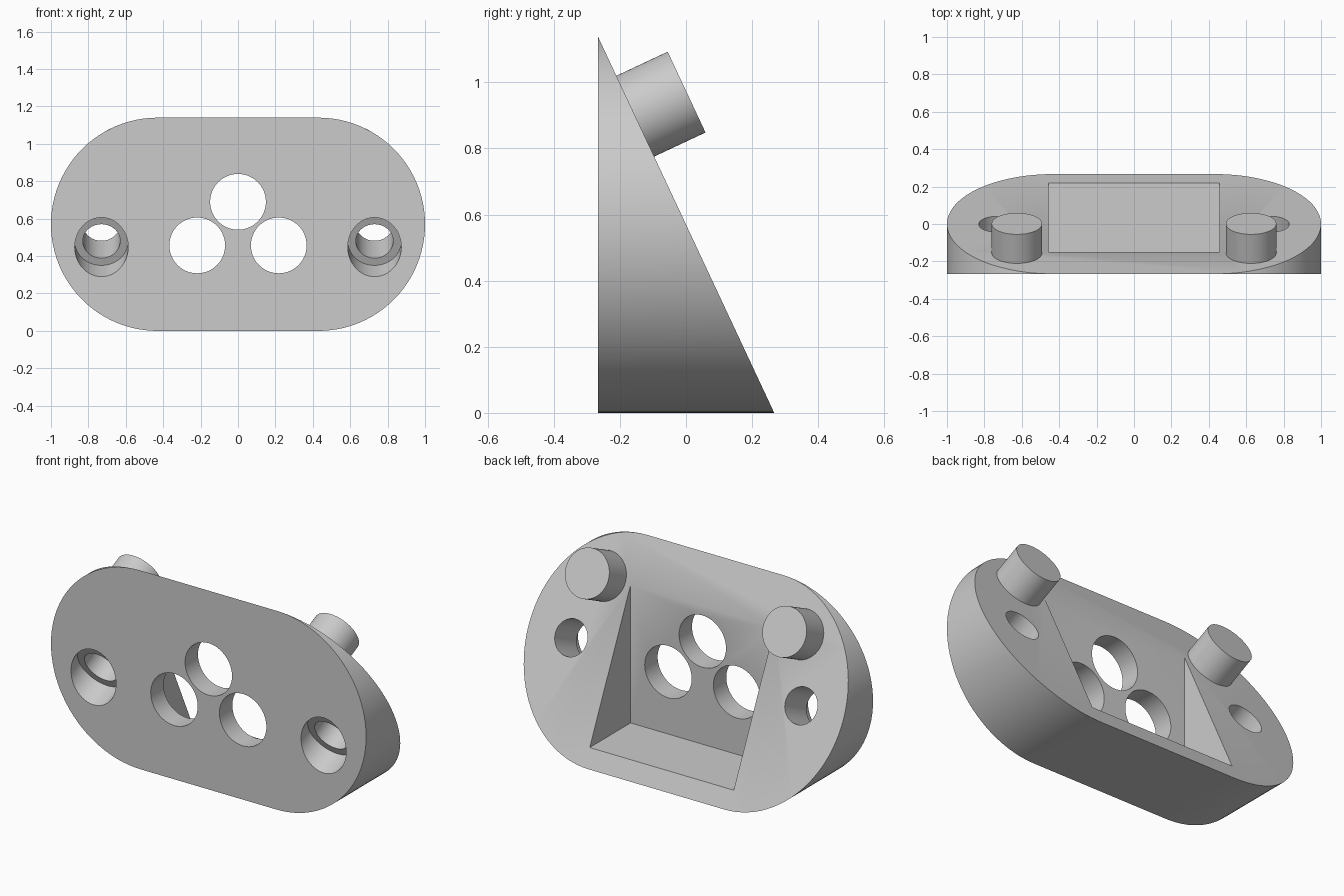
import bpy, bmesh, math
from mathutils import Matrix, Vector

if "Cube" in bpy.data.objects:
    bpy.data.objects.remove(bpy.data.objects["Cube"])

W, H, R = 1.0, 1.14, 0.57          # half width, height, end radius
F = -0.267                         # front plane, back edge at -F
SLOPE = Vector((0, H, -2 * F)).normalized()   # outward normal of slanted back

grey = bpy.data.materials.new("light grey")
grey.diffuse_color = (0.6, 0.6, 0.6, 1)
grey.use_nodes = True
grey.node_tree.nodes["Principled BSDF"].inputs["Base Color"].default_value = grey.diffuse_color


def make(name, bm):
    bmesh.ops.recalc_face_normals(bm, faces=bm.faces)
    me = bpy.data.meshes.new(name)
    bm.to_mesh(me)
    bm.free()
    me.materials.append(grey)
    ob = bpy.data.objects.new(name, me)
    bpy.context.collection.objects.link(ob)
    return ob


def cylinder(name, base, axis, radius, length):
    """Cylinder starting at base and running along axis."""
    axis = Vector(axis).normalized()
    mat = (Matrix.Translation(Vector(base) + axis * length / 2)
           @ axis.to_track_quat('Z', 'Y').to_matrix().to_4x4())
    bm = bmesh.new()
    bmesh.ops.create_cone(bm, cap_ends=True, segments=72, radius1=radius,
                          radius2=radius, depth=length, matrix=mat)
    return make(name, bm)


def box(name, lo, hi):
    lo, hi = Vector(lo), Vector(hi)
    bm = bmesh.new()
    bmesh.ops.create_cube(bm, size=1, matrix=Matrix.Translation((lo + hi) / 2)
                          @ Matrix.Diagonal((*(hi - lo), 1)))
    return make(name, bm)


# Wedge body: rounded-end outline, flat front, slanted back
outline = []
for side, start in ((1, -90), (-1, 90)):
    for i in range(49):
        a = math.radians(start + 180 * i / 48)
        outline.append((side * (W - R) + R * math.cos(a), R + R * math.sin(a)))
bm = bmesh.new()
front = [bm.verts.new((x, F, z)) for x, z in outline]
back = [bm.verts.new((x, -F + 2 * F * z / H, z)) for x, z in outline]
bm.faces.new(front)
bm.faces.new(back[::-1])
n = len(outline)
for i in range(n):
    j = (i + 1) % n
    bm.faces.new((front[i], front[j], back[j], back[i]))
bmesh.ops.remove_doubles(bm, verts=bm.verts, dist=1e-5)
body = make("wedge_body", bm)

# Pocket in the back and three round windows in the front
cutters = [box("pocket_cutter", (-0.457, -0.15, 0.1), (0.457, 0.6, 1.4))]
for x, z in ((0, 0.69), (-0.218, 0.457), (0.218, 0.457)):
    cutters.append(cylinder("window_cutter", (x, -0.5, z), (0, 1, 0), 0.149, 0.45))

# Counterbored screw holes, square to the slanted back
for s in (-1, 1):
    mouth = Vector((s * 0.73, F, 0.448))
    cutters.append(cylinder("bore_cutter", mouth - SLOPE * 0.3, SLOPE, 0.143, 0.375))
    cutters.append(cylinder("screw_cutter", mouth - SLOPE * 0.2, SLOPE, 0.1, 0.8))

bpy.context.view_layer.objects.active = body
for c in cutters:
    mod = body.modifiers.new("cut", 'BOOLEAN')
    mod.operation = 'DIFFERENCE'
    mod.solver = 'EXACT'
    mod.object = c
    bpy.ops.object.modifier_apply(modifier=mod.name)
for c in cutters:
    bpy.data.objects.remove(c)

# Pegs standing on the slanted back
parts = [body]
for s, label in ((-1, "left"), (1, "right")):
    base = Vector((s * 0.626, -0.153, 0.898)) - SLOPE * 0.005
    parts.append(cylinder(label + "_peg", base, SLOPE, 0.135, 0.176))

bpy.ops.object.select_all(action='DESELECT')
for ob in parts:
    ob.select_set(True)
bpy.context.view_layer.objects.active = body
bpy.ops.object.shade_smooth_by_angle(angle=math.radians(30))
